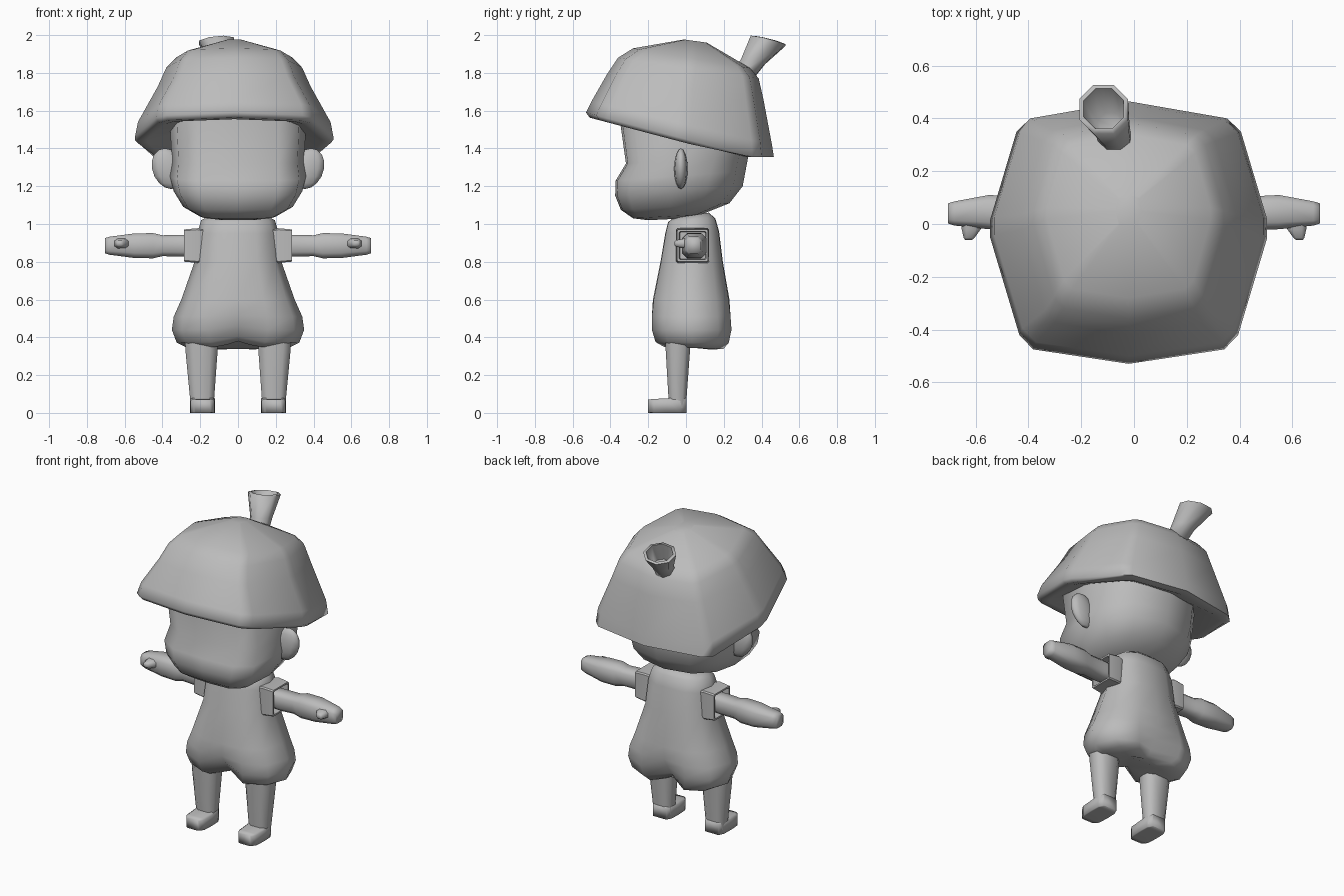
import bpy, bmesh, math
from mathutils import Vector

grey = bpy.data.materials.new("plain grey")
grey.diffuse_color = (0.5, 0.5, 0.5, 1)


def loft(name, rings, angle=75):
    """Skin a closed solid over a list of equal-length point rings."""
    bm = bmesh.new()
    vs = [[bm.verts.new(p) for p in r] for r in rings]
    n = len(vs[0])
    for a, b in zip(vs, vs[1:]):
        for i in range(n):
            j = (i + 1) % n
            bm.faces.new((a[i], a[j], b[j], b[i]))
    bm.faces.new(vs[0])
    bm.faces.new(vs[-1])
    bmesh.ops.recalc_face_normals(bm, faces=bm.faces)
    return finish(name, bm, angle)


def finish(name, bm, angle=75):
    me = bpy.data.meshes.new(name)
    bm.to_mesh(me)
    bm.free()
    for p in me.polygons:
        p.use_smooth = True
    me.set_sharp_from_angle(angle=math.radians(angle))
    me.materials.append(grey)
    ob = bpy.data.objects.new(name, me)
    bpy.context.collection.objects.link(ob)
    return ob


def level(half, hx, yf, yb, zf, zb, x0=0, zmin=0, pinch=0):
    """Tilted horizontal ring from a half outline; pinch pulls in the middle."""
    outline = half + [(-x, y) for x, y in reversed(half) if x > 0.001]
    pts = []
    for x, y in outline:
        if x == 0:
            y *= 1 - pinch
        t = (y + 1) / 2
        z = zf + (zb - zf) * t
        if x == 0:
            z += pinch * 0.08
        pts.append((x0 + x * hx, yf + (yb - yf) * t, max(z, zmin)))
    return pts


def oval(c, u, v, n=8, p=1.0):
    """Ring round c spanned by u and v; p below 1 makes it squarer."""
    c, u, v = Vector(c), Vector(u), Vector(v)
    pw = lambda s: math.copysign(abs(s) ** p, s)
    return [c + u * pw(math.cos(a)) + v * pw(math.sin(a))
            for a in ((i + 0.5) * 2 * math.pi / n for i in range(n))]


# Hat: faceted dome with a tilted rim and a shallow underside
hat_half = [(0, -1), (.69, -.89), (.79, -.78), (1, -.04), (1, .1),
            (.81, .77), (.71, .87), (0, 1)]
loft("hat", [level(hat_half, *r, x0=-0.02, zmin=1.355) for r in [
    (.34, -.33, .30, 1.56, 1.41),
    (.46, -.46, .41, 1.555, 1.33),
    (.505, -.51, .45, 1.563, 1.31),
    (.525, -.53, .465, 1.59, 1.325),
    (.51, -.50, .455, 1.65, 1.42),
    (.405, -.42, .41, 1.79, 1.66),
    (.36, -.36, .385, 1.88, 1.77),
    (.31, -.28, .34, 1.93, 1.825),
    (.05, -.01, .11, 1.977, 1.96)]])

# Hat stem: flared tube with an open end
stem = []
for (c, r, tilt) in [((-.065, .30, 1.78), .06, .2), ((-.08, .355, 1.86), .068, .2),
                     ((-.115, .435, 1.97), .1, .25), ((-.115, .437, 1.974), .082, .25),
                     ((-.09, .375, 1.87), .05, .2)]:
    stem.append(oval(c, (r, 0, .1 * r), (0, r, -tilt * r), 8))
loft("hat_stem", stem)

# Head: boxy face with a dip above the cheeks
head_half = [(0, -1), (.6, -.97), (.9, -.78), (1, -.1), (.93, .45),
             (.6, .85), (0, 1)]
loft("head", [level(head_half, *r) for r in [
    (.10, -.20, .00, 1.02, 1.03),
    (.20, -.28, .08, 1.03, 1.05),
    (.29, -.345, .23, 1.075, 1.11),
    (.34, -.375, .30, 1.15, 1.20),
    (.36, -.372, .315, 1.23, 1.28),
    (.35, -.318, .33, 1.32, 1.36),
    (.36, -.35, .35, 1.55, 1.46),
    (.30, -.30, .30, 1.70, 1.64)]])

# Torso: pear-shaped suit with a cleft between the legs
torso_half = [(0, -1), (.45, -.98), (.85, -.66), (1, 0), (.85, .66),
              (.45, .98), (0, 1)]
loft("torso", [level(torso_half, *r[:5], pinch=r[5]) for r in [
    (.14, -.08, .13, .36, .335, .3),
    (.27, -.12, .20, .35, .338, .4),
    (.325, -.165, .23, .375, .37, .38),
    (.35, -.185, .245, .44, .44, .25),
    (.34, -.185, .24, .51, .51, .08),
    (.30, -.175, .23, .60, .60, 0),
    (.23, -.135, .195, .80, .80, 0),
    (.215, -.11, .175, .95, .96, 0),
    (.195, -.095, .155, 1.01, 1.03, 0),
    (.15, -.07, .12, 1.03, 1.06, 0)]])

for s, side in ((1, "left"), (-1, "right")):
    # Ear: flattened oval
    bm = bmesh.new()
    bmesh.ops.create_uvsphere(bm, u_segments=10, v_segments=8, radius=1)
    for v in bm.verts:
        x, y, z = v.co
        v.co = (s * (.37 + .09 * x + .018 * z), -.027 + .036 * y, 1.293 + .108 * z)
    if s < 0:
        bmesh.ops.reverse_faces(bm, faces=bm.faces)
    finish(side + "_ear", bm)

    # Square sleeve cuff, hollow at the outer end
    loft(side + "_cuff", [
        oval((s * x, .035, .886), (0, h, 0), (0, 0, h * 1.05), 8, .1)
        for x, h in [(.18, .08), (.215, .088), (.285, .082),
                     (.285, .072), (.24, .068)]], 35)

    # Arm and hand
    loft(side + "_arm", [
        oval((s * x, yc, .885), (0, hy, 0), (0, 0, hz), 8, .6)
        for x, yc, hy, hz in [
            (.20, .035, .052, .055), (.30, .035, .056, .060),
            (.40, .040, .055, .058), (.45, .042, .066, .070),
            (.55, .045, .068, .068), (.68, .040, .048, .050),
            (.705, .040, .040, .042)]])

    # Thumb
    loft(side + "_thumb", [
        oval((s * x, y, .897), (w, 0, 0), (0, 0, h), 8, .7)
        for x, y, w, h in [(.615, .02, .045, .03), (.617, -.02, .038, .026),
                           (.625, -.052, .022, .018), (.627, -.06, .014, .01)]])

    # Leg
    loft(side + "_leg", [
        oval((s * x, y, z), (hx, 0, 0), (0, hy, 0), 8, .7)
        for x, y, z, hx, hy in [
            (.195, -.042, .42, .092, .074), (.193, -.043, .33, .09, .068),
            (.190, -.045, .07, .067, .05), (.188, -.045, .02, .064, .047)]])

    # Foot
    loft(side + "_foot", [
        oval((s * .188, y, z), (hx, 0, 0), (0, 0, hz), 8, .25)
        for y, z, hx, hz in [
            (.003, .036, .05, .045), (-.03, .038, .066, .048),
            (-.10, .034, .068, .043), (-.17, .033, .064, .042),
            (-.2, .033, .046, .038)]])

# Rest the soles on the ground
for ob in bpy.data.objects:
    if ob.name.endswith("_foot"):
        for v in ob.data.vertices:
            v.co.z = max(v.co.z, 0)
